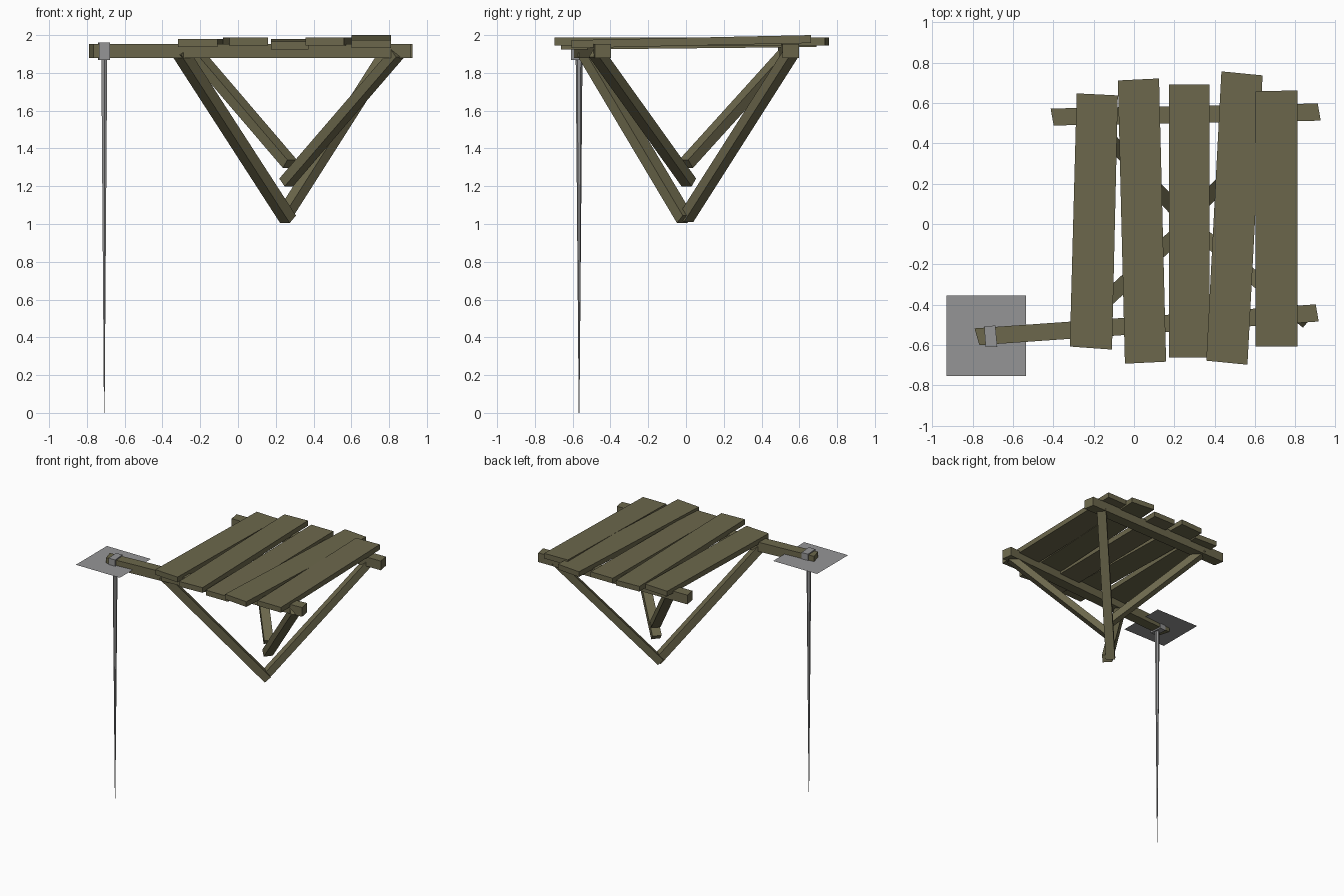
import bpy, bmesh
from mathutils import Vector, Matrix

if "Cube" in bpy.data.objects:
    bpy.data.objects.remove(bpy.data.objects["Cube"])


def material(name, rgb):
    m = bpy.data.materials.new(name)
    m.diffuse_color = (*rgb, 1)
    m.use_nodes = True
    m.node_tree.nodes["Principled BSDF"].inputs["Base Color"].default_value = m.diffuse_color
    return m


WOOD = material("weathered wood", (0.150, 0.137, 0.072))
GREY = material("rope grey", (0.30, 0.30, 0.305))


def finish(name, bm, mat):
    bmesh.ops.recalc_face_normals(bm, faces=bm.faces)
    me = bpy.data.meshes.new(name)
    bm.to_mesh(me)
    bm.free()
    me.materials.append(mat)
    ob = bpy.data.objects.new(name, me)
    bpy.context.collection.objects.link(ob)
    return ob


def slab(name, outline, z_front, z_back, thick, mat):
    """Board from a plan outline; top height runs from front to back."""
    ys = [p[1] for p in outline]
    y0, y1 = min(ys), max(ys)
    bm = bmesh.new()
    top = []
    for x, y in outline:
        z = z_front + (z_back - z_front) * (y - y0) / (y1 - y0)
        top.append(bm.verts.new((x, y, z)))
    low = [bm.verts.new(v.co - Vector((0, 0, thick))) for v in top]
    bm.faces.new(top)
    bm.faces.new(low[::-1])
    for i in range(len(top)):
        j = (i + 1) % len(top)
        bm.faces.new((top[i], top[j], low[j], low[i]))
    return finish(name, bm, mat)


def brace(name, a, b, width, depth):
    """Square-cut timber between two points."""
    a, b = Vector(a), Vector(b)
    d = (b - a).normalized()
    side = d.cross(Vector((0, 0, 1))).normalized()
    up = side.cross(d)
    rot = Matrix((d, side, up)).transposed().to_4x4()
    size = Matrix.Diagonal(((b - a).length, width, depth, 1))
    bm = bmesh.new()
    bmesh.ops.create_cube(bm, size=1, matrix=Matrix.Translation((a + b) / 2) @ rot @ size)
    return finish(name, bm, WOOD)


# support beams
slab("front_beam", [(-.79, -.517), (-.766, -.60), (.915, -.483), (.90, -.398)], 1.953, 1.953, .075, WOOD)
slab("back_beam", [(-.413, .572), (-.398, .488), (.925, .512), (.91, .597)], 1.953, 1.953, .075, WOOD)

# uneven deck planks: plan outline, front and back top height
planks = [
    ([(-.284, .647), (-.08, .637), (-.109, -.622), (-.318, -.607)], 1.979, 1.979),
    ([(-.08, .711), (.124, .721), (.159, -.682), (-.045, -.692)], 1.988, 1.988),
    ([(.174, .692), (.373, .692), (.373, -.662), (.174, -.662)], 1.965, 1.979),
    ([(.433, .756), (.637, .736), (.562, -.697), (.358, -.677)], 1.987, 1.987),
    ([(.602, .657), (.811, .662), (.811, -.607), (.602, -.607)], 1.973, 2.0),
]
for i, (outline, zf, zb) in enumerate(planks):
    slab(f"deck_plank_{i + 1}", outline, zf, zb, .042, WOOD)

# diagonal braces running down to the trunk position
brace("front_left_brace", (-.31, -.535, 1.915), (.265, -.005, 1.025), .075, .06)
brace("front_right_brace", (.845, -.475, 1.905), (.255, .015, 1.22), .07, .055)
brace("back_left_brace", (-.24, .545, 1.92), (.275, 0, 1.318), .07, .055)
brace("back_right_brace", (.795, .56, 1.91), (.235, 0, 1.03), .07, .055)

# rope wrapped round the beam end
slab("rope_wrap", [(-.742, -.507), (-.687, -.503), (-.677, -.61), (-.735, -.61)], 1.962, 1.962, .094, GREY)

# tapering hanging rope
bm = bmesh.new()
bmesh.ops.create_cone(bm, cap_ends=True, segments=6, radius1=.002, radius2=.018, depth=1.88,
                      matrix=Matrix.Translation((-.708, -.566, .94)))
finish("hanging_rope", bm, GREY)

# thin flat square around the beam end
bm = bmesh.new()
bm.faces.new([bm.verts.new((x, y, 1.91)) for x, y in
              ((-.93, -.753), (-.535, -.753), (-.535, -.354), (-.93, -.354))])
finish("flat_square", bm, GREY)
